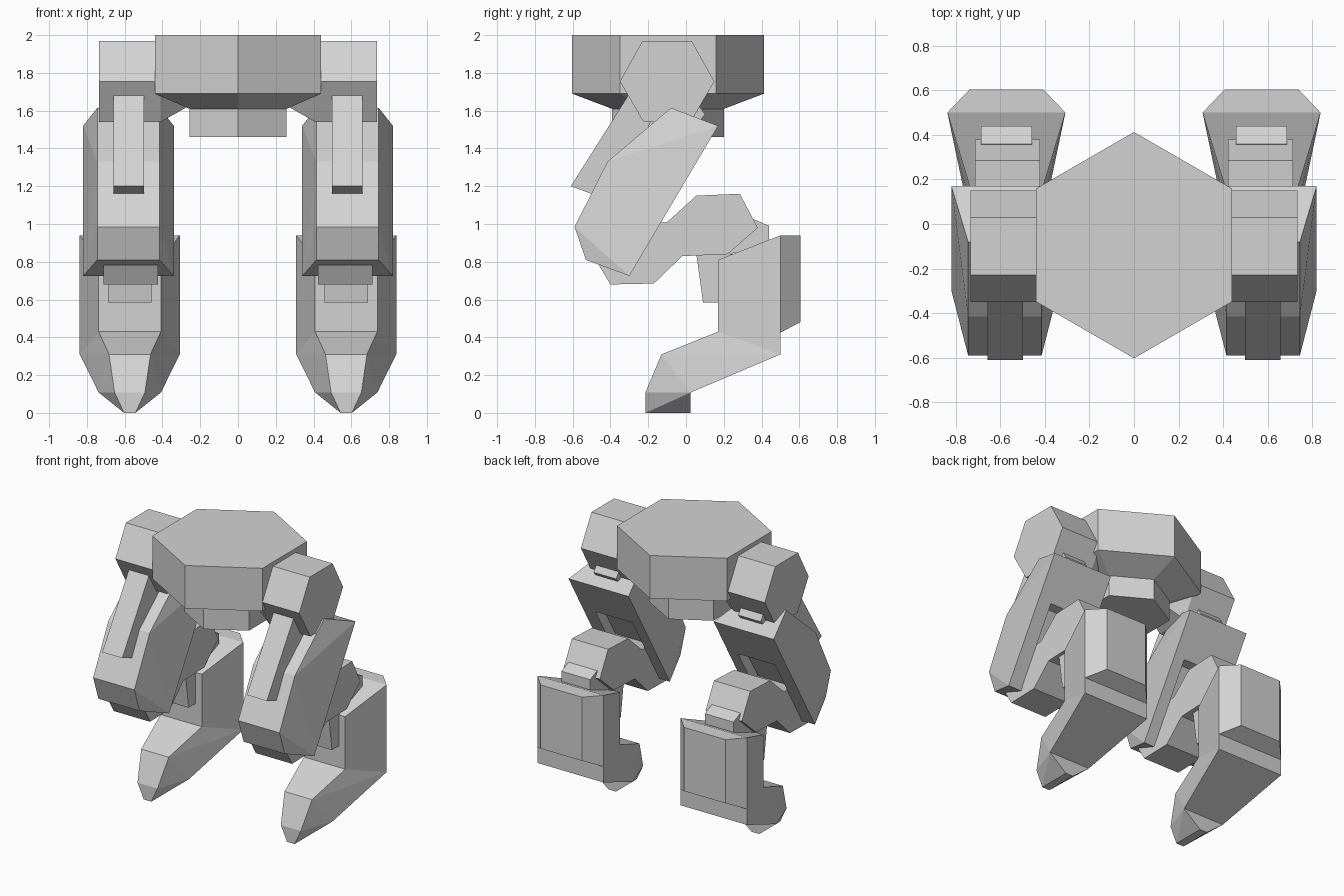
import bpy, bmesh, math

if "Cube" in bpy.data.objects:
    bpy.data.objects.remove(bpy.data.objects["Cube"])

grey = bpy.data.materials.new("plain_grey")
grey.diffuse_color = (0.65, 0.65, 0.65, 1)
grey.use_nodes = True
grey.node_tree.nodes["Principled BSDF"].inputs["Base Color"].default_value = grey.diffuse_color


def hull_object(name, cells):
    """One object from convex cells, each cell a list of (x, y, z) corners."""
    bm = bmesh.new()
    for cell in cells:
        verts = [bm.verts.new(p) for p in cell]
        res = bmesh.ops.convex_hull(bm, input=verts)
        junk = {v for v in res["geom_interior"] + res["geom_unused"]
                if isinstance(v, bmesh.types.BMVert) and not v.link_faces}
        bmesh.ops.delete(bm, geom=list(junk), context='VERTS')
    bmesh.ops.dissolve_limit(bm, angle_limit=math.radians(1),
                             verts=bm.verts[:], edges=bm.edges[:])
    bmesh.ops.recalc_face_normals(bm, faces=bm.faces[:])
    mesh = bpy.data.meshes.new(name)
    bm.to_mesh(mesh)
    bm.free()
    mesh.materials.append(grey)
    obj = bpy.data.objects.new(name, mesh)
    bpy.context.collection.objects.link(obj)
    return obj


def side_part(name, cx, cells, hw=None):
    """Side profiles of (y, z) or (y, z, half width), widened about x = cx."""
    return hull_object(name, [
        [(cx + s * (p[2] if hw is None else hw), p[0], p[1]) for p in cell for s in (-1, 1)]
        for cell in cells])


def hex_ring(r, z, cy=-0.095):
    return [(r * math.sin(math.radians(60 * i)), cy + r * math.cos(math.radians(60 * i)), z)
            for i in range(6)]


# Hexagonal pelvis with tapered underside and lower collar
hull_object("pelvis", [hex_ring(0.508, 2.0) + hex_ring(0.508, 1.69) + hex_ring(0.297, 1.61)])
hull_object("pelvis_collar", [hex_ring(0.297, 1.63) + hex_ring(0.297, 1.46)])

HIP = [(-0.23, 1.97), (0.03, 1.97), (0.15, 1.755), (0.025, 1.54), (-0.225, 1.54), (-0.35, 1.755)]


def hip_ring(x, scale):
    return [(x, -0.1 + (y + 0.1) * scale, 1.755 + (z - 1.755) * scale) for y, z in HIP]


for side, s in (("left", -1), ("right", 1)):
    # Hip drum with a tapered axle running into the pelvis
    hull_object(side + "_hip", [hip_ring(s * 0.735, 1) + hip_ring(s * 0.41, 1),
                                hip_ring(s * 0.41, 1) + hip_ring(s * 0.22, 0.5)])

    # Armoured thigh, wider at the back, slotted for the knee
    thigh = side_part(side + "_thigh", s * 0.58, [[
        (-0.08, 1.615, 0.165), (0.17, 1.52, 0.24), (-0.30, 0.725, 0.24),
        (-0.53, 0.81, 0.165), (-0.59, 0.985, 0.165), (-0.415, 1.33, 0.165)]])
    slot = side_part("slot_cutter", s * 0.57, [[
        (0.2, 1.24), (-0.07, 1.25), (-0.33, 0.82), (-0.2, 0.6), (0.2, 0.8)]], 0.147)
    slot.hide_render = True
    mod = thigh.modifiers.new("knee_slot", 'BOOLEAN')
    mod.operation = 'DIFFERENCE'
    mod.solver = 'EXACT'
    mod.object = slot
    bpy.context.view_layer.objects.active = thigh
    bpy.ops.object.modifier_apply(modifier=mod.name)
    bpy.data.objects.remove(slot)

    # Front strap and rear tab tying the thigh to the hip
    side_part(side + "_thigh_strap", s * 0.578, [[
        (-0.30, 1.69), (-0.38, 1.56), (-0.61, 1.20), (-0.50, 1.16), (-0.3, 1.3), (-0.15, 1.62)]], 0.08)
    side_part(side + "_thigh_tab", s * 0.578, [[
        (-0.1, 1.62), (0.06, 1.64), (0.10, 1.58), (0.0, 1.45)]], 0.09)

    # Bent knee link
    side_part(side + "_knee", s * 0.568, [
        [(-0.46, 0.78), (-0.40, 0.68), (-0.17, 0.685), (-0.02, 0.83), (-0.10, 1.01), (-0.22, 1.0)],
        [(-0.10, 1.01), (-0.02, 0.83), (0.22, 0.84), (0.38, 0.98), (0.285, 1.16), (0.055, 1.15)]], 0.145)

    # Ankle bar between knee and shin
    side_part(side + "_ankle", s * 0.573, [
        [(0.055, 0.84), (0.09, 0.585), (0.25, 0.585), (0.30, 0.84)],
        [(0.22, 0.84), (0.36, 1.025), (0.44, 0.99), (0.44, 0.88)]], 0.115)

    # Shin and foot with a pointed toe and keel-like sole
    top, ridge, heel, bend = (0.17, 0.81, 0.165), (0.5, 0.94, 0.265), (0.5, 0.31, 0.265), (0.17, 0.43, 0.165)
    instep, sole, toe = (-0.13, 0.31, 0.11), (0.025, 0.108, 0.165), (-0.215, 0.108, 0.08)
    side_part(side + "_foot", s * 0.573, [
        [top, ridge, heel, bend],
        [ridge, (0.605, 0.94, 0.165), (0.605, 0.48, 0.165), (0.5, 0.425, 0.265)],
        [bend, heel, sole, instep],
        [instep, sole, toe],
        [toe, sole, (0.025, 0, 0.03), (-0.215, 0, 0.03)]])
